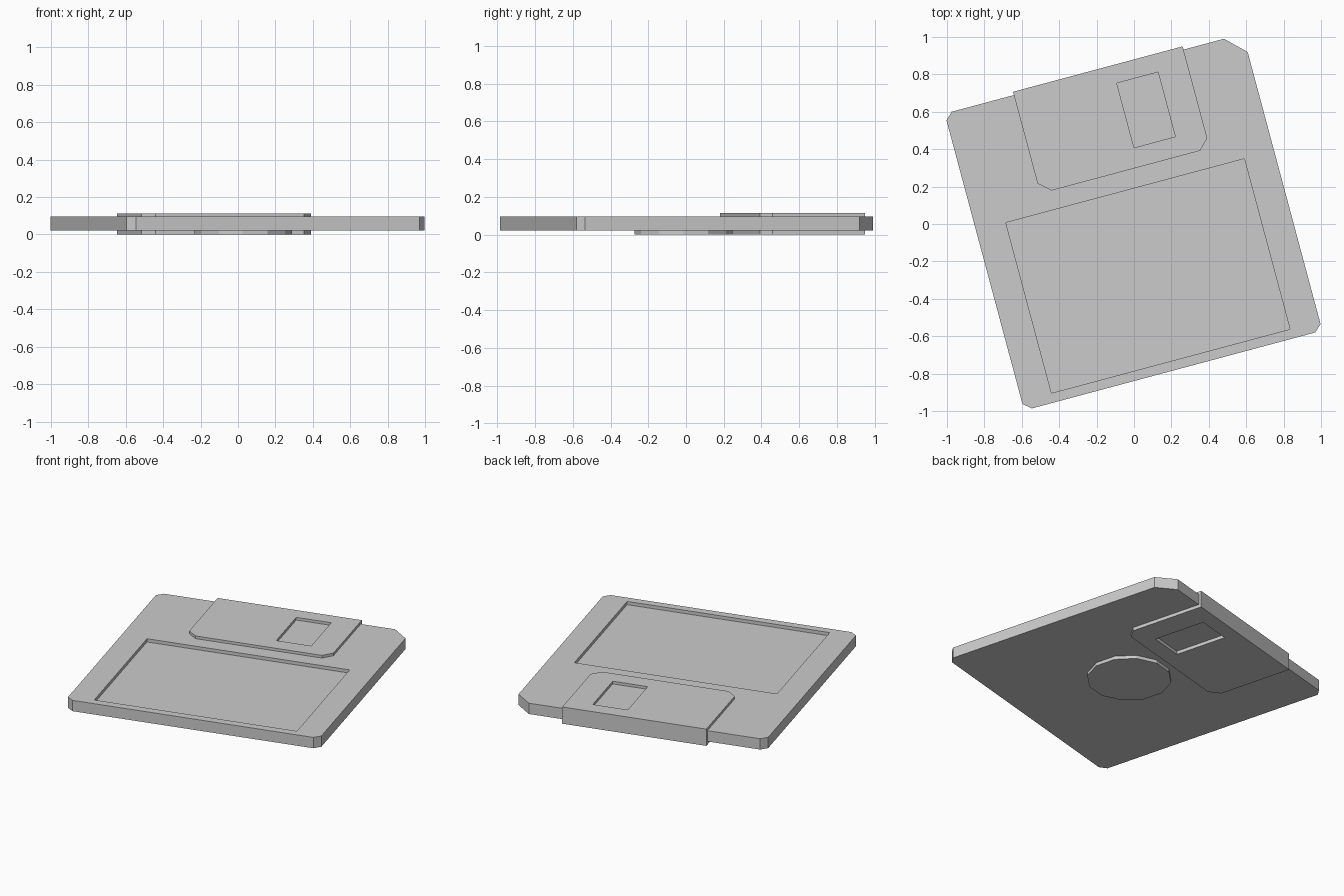
import bpy, bmesh
from math import radians, cos, sin, pi

if "Cube" in bpy.data.objects:
    bpy.data.objects.remove(bpy.data.objects["Cube"])

TILT = radians(15)           # whole disk is turned about z
BODY_Z = (0.022, 0.095)
SHUT_Z = (0.0, 0.113)


def prism(name, outline, z0, z1):
    """Extrude a flat outline between two heights."""
    bm = bmesh.new()
    face = bm.faces.new([bm.verts.new((x, y, z0)) for x, y in outline])
    ext = bmesh.ops.extrude_face_region(bm, geom=[face])
    top = [g for g in ext["geom"] if isinstance(g, bmesh.types.BMVert)]
    bmesh.ops.translate(bm, verts=top, vec=(0, 0, z1 - z0))
    bmesh.ops.recalc_face_normals(bm, faces=bm.faces)
    me = bpy.data.meshes.new(name)
    bm.to_mesh(me)
    bm.free()
    ob = bpy.data.objects.new(name, me)
    bpy.context.collection.objects.link(ob)
    ob.rotation_euler.z = TILT
    return ob


def rect(x0, x1, y0, y1):
    return [(x0, y0), (x1, y0), (x1, y1), (x0, y1)]


def cut(target, outline, z0, z1):
    """Subtract a prism from the target and discard the cutter."""
    cutter = prism("cutter", outline, z0, z1)
    cutter.hide_render = True
    mod = target.modifiers.new("cut", "BOOLEAN")
    mod.operation = "DIFFERENCE"
    mod.solver = "EXACT"
    mod.object = cutter
    bpy.context.view_layer.objects.active = target
    bpy.ops.object.modifier_apply(modifier=mod.name)
    bpy.data.objects.remove(cutter)


# Case with three small clipped corners and one large one
case = prism("case", [
    (-0.783, -0.811), (0.786, -0.811), (0.825, -0.775), (0.825, 0.731),
    (0.721, 0.832), (-0.786, 0.832), (-0.825, 0.795), (-0.825, -0.775)], *BODY_Z)
# Label recess
cut(case, rect(-0.660, 0.660, -0.759, 0.184), 0.073, 0.2)

# Sliding shutter wrapped over the back edge
shutter = prism("shutter", [
    (-0.442, 0.850), (-0.442, 0.342), (-0.380, 0.287),
    (0.442, 0.287), (0.497, 0.342), (0.497, 0.850)], *SHUT_Z)
# Hollow where the case slides in, then the window on both sides
cut(shutter, rect(-0.6, 0.6, 0.2, 0.822), 0.032, 0.085)
cut(shutter, rect(0.106, 0.334, 0.394, 0.751), -0.1, 0.2)

# Twelve-sided drive hub underneath
R, CX, CY = 0.26, 0.023, -0.02
prism("hub", [(CX + R * cos(i * pi / 6 - TILT), CY + R * sin(i * pi / 6 - TILT))
              for i in range(12)], 0.0, 0.03)
